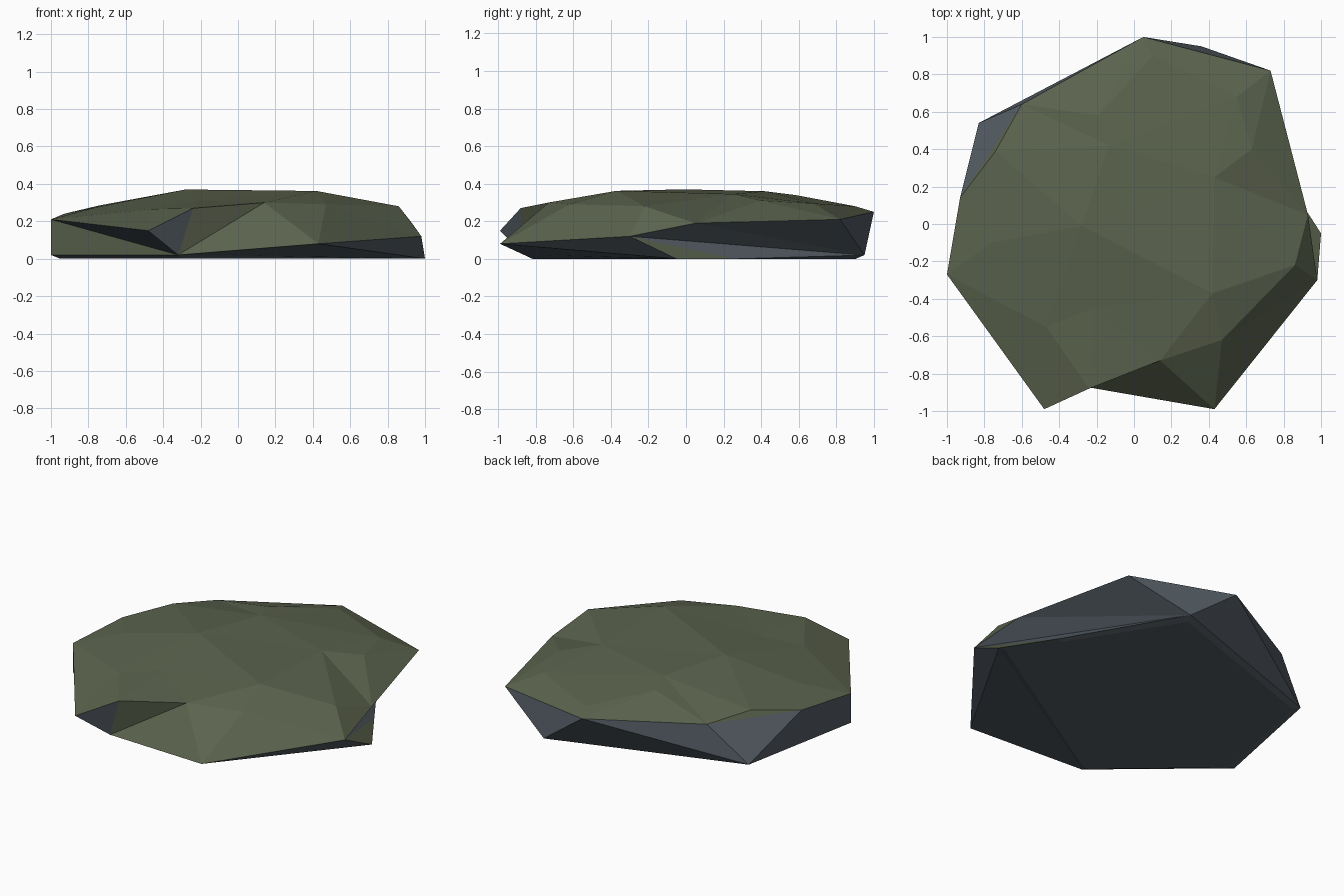
import bpy, bmesh
from mathutils import Vector
from mathutils.geometry import delaunay_2d_cdt

if "Cube" in bpy.data.objects:
    bpy.data.objects.remove(bpy.data.objects["Cube"])


def material(name, rgb):
    m = bpy.data.materials.new(name)
    m.diffuse_color = (*rgb, 1)
    m.use_nodes = True
    m.node_tree.nodes["Principled BSDF"].inputs["Base Color"].default_value = m.diffuse_color
    return m


# Rim of the mossy top, counter-clockwise from the back
rim = {
    "a": (.05, 1, .25), "b": (-.60, .64, .25), "c": (-.93, .14, .24),
    "d": (-1, -.27, .21), "e": (-.48, -.99, .15), "f": (-.24, -.88, .27),
    "g": (.14, -.73, .30), "h": (.43, -.99, .08), "i": (.98, -.30, .12),
    "j": (.93, .05, .19), "k": (.73, .82, .21)}

# Foot of the rock
foot = {
    "p": (.36, .95, .02), "q": (-.83, .54, .01), "r": (-1, -.27, .02),
    "s": (-.32, -.86, .02), "t": (1, -.05, 0), "u": (.80, .26, 0)}

# Bumps on the top
bumps = [(-.74, .39, .285), (-.76, -.10, .275), (-.28, -.01, .37),
         (-.22, -.45, .31), (.42, -.37, .362), (.47, -.62, .29),
         (.86, -.22, .28), (.43, .25, .345), (.63, .40, .31),
         (.55, .68, .295), (-.13, .42, .36), (-.19, .58, .34),
         (.10, .90, .28), (-.47, -.55, .265)]

STONE_SIDES = "akp abq aqp bcq cdr crq dse esf sht hti iup ipj jpk"
MOSS_SIDES = "drs fsg shg itu"
MOSS, STONE = 0, 1

bm = bmesh.new()
vert = {n: bm.verts.new(p) for n, p in {**rim, **foot}.items()}
top = [vert[n] for n in rim] + [bm.verts.new(p) for p in bumps]


def add_face(verts, mat):
    f = bm.faces.new(verts)
    f.material_index = mat


# Mossy top, triangulated inside the rim
res = delaunay_2d_cdt([v.co.xy for v in top], [], [list(range(len(rim)))], 1, 1e-5)
for tri in res[2]:
    add_face([top[res[3][n][0]] for n in tri], MOSS)

# Sides, stone with a few mossy facets
for names, mat in ((STONE_SIDES, STONE), (MOSS_SIDES, MOSS)):
    for tri in names.split():
        add_face([vert[n] for n in tri], mat)

# Flat underside with a narrow bevel
outer = [vert[n] for n in foot]
inner = [bm.verts.new((v.co.x * .95, v.co.y * .95, 0)) for v in outer]
for n in range(len(outer)):
    m = (n + 1) % len(outer)
    add_face([outer[n], outer[m], inner[m], inner[n]], STONE)
add_face(inner, STONE)

bmesh.ops.recalc_face_normals(bm, faces=bm.faces[:])
mesh = bpy.data.meshes.new("mossy_rock")
bm.to_mesh(mesh)
bm.free()
mesh.materials.append(material("moss green", (.105, .125, .075)))
mesh.materials.append(material("slate grey", (.09, .11, .13)))
bpy.context.collection.objects.link(bpy.data.objects.new("mossy_rock", mesh))
